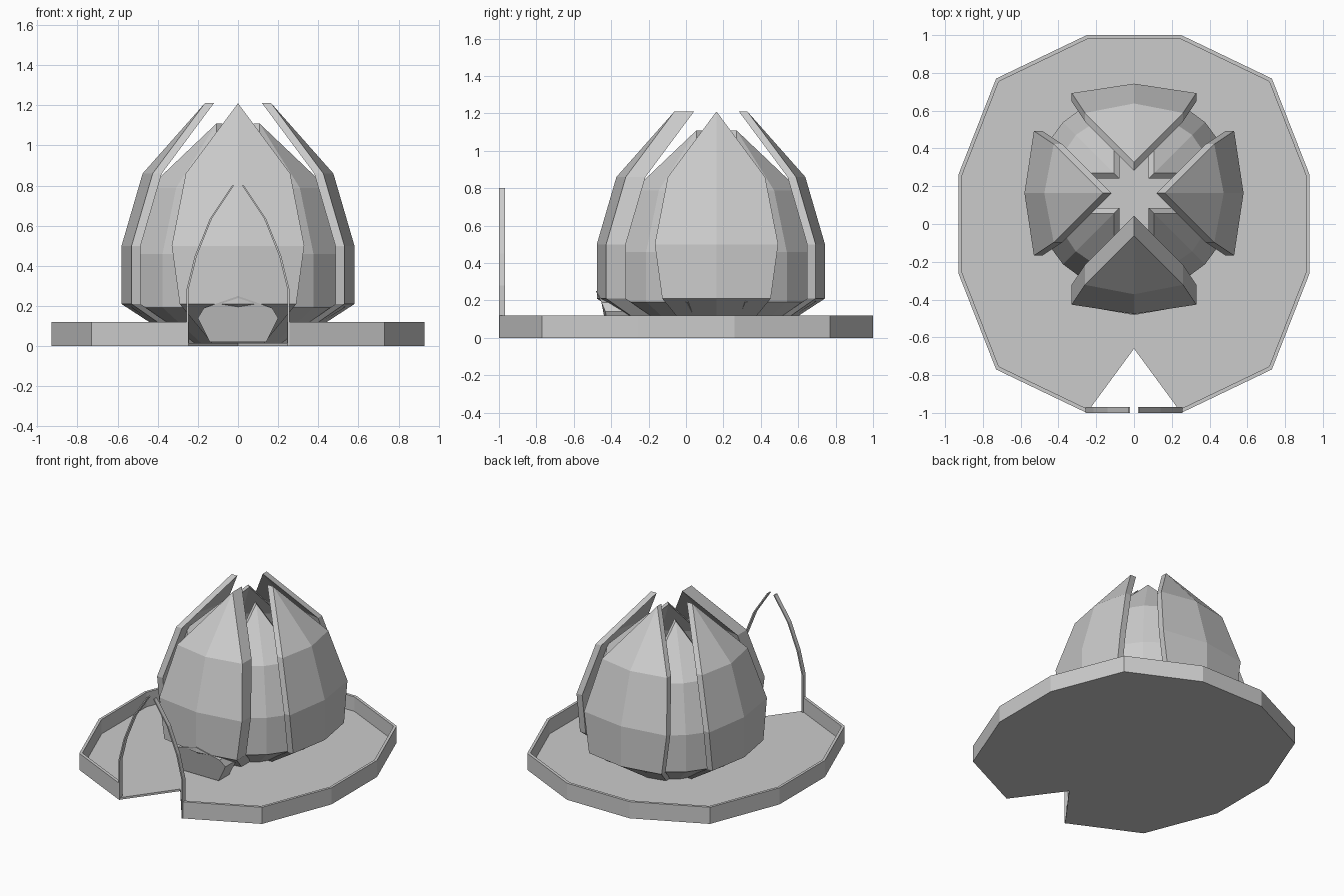
import bpy, bmesh, math
from mathutils import Matrix

if "Cube" in bpy.data.objects:
    bpy.data.objects.remove(bpy.data.objects["Cube"])


def make_object(name, bm):
    bmesh.ops.remove_doubles(bm, verts=bm.verts, dist=0.0005)
    bmesh.ops.recalc_face_normals(bm, faces=bm.faces)
    mesh = bpy.data.meshes.new(name)
    bm.to_mesh(mesh)
    bm.free()
    ob = bpy.data.objects.new(name, mesh)
    bpy.context.collection.objects.link(ob)
    return ob


def strip(name, rings, closed_ring=True):
    """Skin a row of equal rings and cap both ends."""
    bm = bmesh.new()
    rows = [[bm.verts.new(p) for p in r] for r in rings]
    n = len(rows[0])
    for a, b in zip(rows, rows[1:]):
        for i in range(n):
            j = (i + 1) % n
            bm.faces.new((a[i], a[j], b[j], b[i]))
    bm.faces.new(rows[0])
    bm.faces.new(rows[-1])
    return make_object(name, bm)


# Petals: height, centre radius, edge radius, half width
PETAL = [(0.015, 0.28, 0.25, 0.13), (0.21, 0.58, 0.53, 0.29),
         (0.50, 0.58, 0.53, 0.33), (0.86, 0.475, 0.425, 0.26),
         (1.21, 0.165, 0.165, 0.0)]
BUD_Y = 0.163


def petal(name, angle, scale=1.0, extra=0.0, thick=0.045):
    bm = bmesh.new()
    grids = []
    for off in (extra, extra - thick):
        grids.append([[bm.verts.new((re + off, -w, z)),
                       bm.verts.new((rc + off, 0, z)),
                       bm.verts.new((re + off, w, z))] for z, rc, re, w in PETAL])
    o, i = grids
    for g in grids:
        for a, b in zip(g, g[1:]):
            for c in (0, 1):
                bm.faces.new((a[c], a[c + 1], b[c + 1], b[c]))
    for k in range(len(PETAL) - 1):
        for c in (0, 2):
            bm.faces.new((o[k][c], o[k + 1][c], i[k + 1][c], i[k][c]))
    for c in (0, 1):
        bm.faces.new((o[0][c], o[0][c + 1], i[0][c + 1], i[0][c]))
    m = (Matrix.Translation((0, BUD_Y, 0)) @ Matrix.Rotation(math.radians(angle), 4, 'Z')
         @ Matrix.Diagonal((scale, scale, scale, 1)))
    bmesh.ops.transform(bm, matrix=m, verts=bm.verts)
    return make_object(name, bm)


for a, side in ((0, "right"), (90, "back"), (180, "left")):
    petal("outer_petal_" + side, a)
petal("outer_petal_front", 270, extra=0.06, thick=0.105)
for k in range(4):
    petal("inner_petal_%d" % (k + 1), 45 + 90 * k, scale=0.917)

# Base floor with wedge notch at the front
half = [(0.25, -1), (0.73, -0.77), (0.93, -0.26), (0.93, 0.26), (0.73, 0.77), (0.25, 1)]
outline = half + [(-x, y) for x, y in reversed(half)]
floor = outline + [(0, -0.66)]
strip("base_floor", [[(x, y, z) for x, y in floor] for z in (0, 0.015)])

# Raised rim, open at the notch
k = 0.98
strip("base_rim", [[(x, y, 0), (x, y, 0.12), (x * k, y * k, 0.12), (x * k, y * k, 0)]
                   for x, y in outline])

# Pointed arch posts at the notch corners
arch = [(0.247, 0.0), (0.247, 0.28), (0.205, 0.45), (0.13, 0.635), (0.02, 0.8)]
for s, side in ((-1, "left"), (1, "right")):
    strip("arch_post_" + side,
          [[(s * x, -1, z), (s * (x + 0.01), -1, z),
            (s * (x + 0.01), -0.968, z), (s * x, -0.968, z)] for x, z in arch])

# Faceted front lip at the foot of the front petal
lip = [(-0.14, -0.42, 0.02), (-0.20, -0.43, 0.14), (-0.17, -0.452, 0.19), (0, -0.482, 0.25),
       (0.17, -0.452, 0.19), (0.20, -0.43, 0.14), (0.14, -0.42, 0.02)]
strip("front_lip", [lip, [(x, -0.30, z) for x, y, z in lip]])
